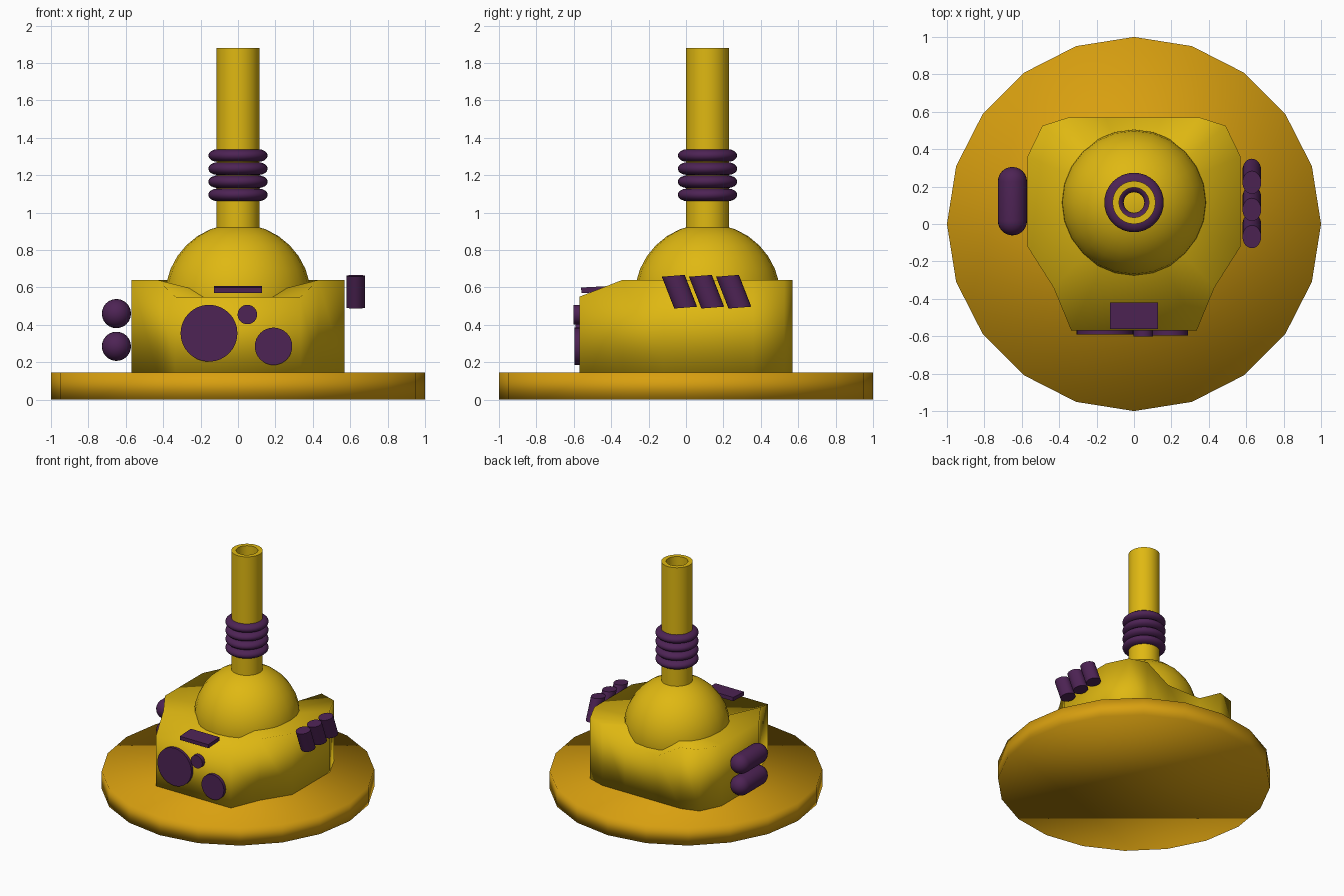
import bpy, bmesh, math
from mathutils import Matrix, Vector

cube = bpy.data.objects.get("Cube")
if cube:
    bpy.data.objects.remove(cube)


def material(name, rgb):
    m = bpy.data.materials.new(name)
    m.use_nodes = True
    m.diffuse_color = (*rgb, 1)
    m.node_tree.nodes["Principled BSDF"].inputs["Base Color"].default_value = (*rgb, 1)
    return m


YELLOW = material("yellow", (0.74, 0.48, 0.006))
ORANGE = material("orange", (0.69, 0.35, 0.005))
PURPLE = material("purple", (0.075, 0.017, 0.09))
MAST_Y = 0.115


def finish(name, bm, mat, angle=None):
    """Turn a bmesh into an object; angle None means smooth everywhere."""
    bmesh.ops.recalc_face_normals(bm, faces=bm.faces)
    mesh = bpy.data.meshes.new(name)
    bm.to_mesh(mesh)
    bm.free()
    mesh.materials.append(mat)
    ob = bpy.data.objects.new(name, mesh)
    bpy.context.collection.objects.link(ob)
    bpy.ops.object.select_all(action='DESELECT')
    ob.select_set(True)
    bpy.context.view_layer.objects.active = ob
    if angle is None:
        bpy.ops.object.shade_smooth()
    else:
        bpy.ops.object.shade_smooth_by_angle(angle=math.radians(angle))
    return ob


def cylinder(name, radius, depth, matrix, mat, sides=32, angle=40):
    bm = bmesh.new()
    bmesh.ops.create_cone(bm, cap_ends=True, segments=sides, radius1=radius,
                          radius2=radius, depth=depth, matrix=matrix)
    return finish(name, bm, mat, angle)


def lathe(name, profile, matrix, mat, sides=32, closed=False, angle=40):
    """Spin (radius, height) points around z."""
    bm = bmesh.new()
    verts = [bm.verts.new((r, 0, z)) for r, z in profile]
    pairs = list(zip(verts, verts[1:]))
    if closed:
        pairs.append((verts[-1], verts[0]))
    edges = [bm.edges.new(p) for p in pairs]
    bmesh.ops.spin(bm, geom=verts + edges, cent=(0, 0, 0), axis=(0, 0, 1),
                   angle=math.tau, steps=sides)
    bmesh.ops.remove_doubles(bm, verts=bm.verts, dist=0.0005)
    bm.transform(matrix)
    return finish(name, bm, mat, angle)


# Round base plate
cylinder("base_plate", 1.0, 0.145, Matrix.Translation((0, 0, 0.0725)), ORANGE, 20, None)

# Body: vertical walls below a dished top with a dip in the back rim
half = [(0.335, -0.57, 0.55), (0.43, -0.34, 0.64), (0.57, -0.12, 0.64), (0.57, 0.36, 0.64),
        (0.49, 0.525, 0.64), (0.35, 0.57, 0.64), (0.15, 0.57, 0.52)]
outline = half + [(-x, y, z) for x, y, z in reversed(half)]
bm = bmesh.new()
rim = [bm.verts.new(p) for p in outline]
foot = [bm.verts.new((x, y, 0.14)) for x, y, z in outline]
centre = bm.verts.new((0, MAST_Y, 0.53))
for i in range(len(rim)):
    j = (i + 1) % len(rim)
    bm.faces.new((rim[i], foot[i], foot[j], rim[j]))
    bm.faces.new((centre, rim[i], rim[j]))
bm.faces.new(foot)
finish("body", bm, YELLOW)

# Dome
bm = bmesh.new()
bmesh.ops.create_uvsphere(bm, u_segments=24, v_segments=16, radius=0.39,
                          matrix=Matrix.Translation((0, MAST_Y, 0.55)))
finish("dome", bm, YELLOW)

# Hollow mast with flattened rings
mast = Matrix.Translation((0, MAST_Y, 0))
lathe("mast", [(0.08, 0.85), (0.115, 0.85), (0.115, 1.88), (0.08, 1.88)], mast,
      YELLOW, closed=True)
section = [(0.107 + 0.052 * math.cos(math.tau * k / 16), 0.034 * math.sin(math.tau * k / 16))
           for k in range(16)]
for k in range(4):
    lathe(f"mast_ring_{k + 1}", section, Matrix.Translation((0, MAST_Y, 1.095 + 0.07 * k)),
          PURPLE, closed=True, angle=60)

# Front discs
upright = Matrix.Rotation(math.pi / 2, 4, 'X')
for name, x, z, r, front in (("large_disc", -0.155, 0.355, 0.152, 0.592),
                             ("small_disc", 0.05, 0.455, 0.052, 0.602),
                             ("medium_disc", 0.19, 0.285, 0.1, 0.595)):
    depth = front - 0.56
    cylinder(name, r, depth, Matrix.Translation((x, depth / 2 - front, z)) @ upright, PURPLE)

# Flat plate over the front slope
bm = bmesh.new()
bmesh.ops.create_cube(bm, size=1, matrix=Matrix.Translation((0, -0.49, 0.588))
                      @ Matrix.Rotation(math.radians(3), 4, 'X')
                      @ Matrix.Diagonal((0.255, 0.14, 0.03, 1)))
finish("front_plate", bm, PURPLE, 30)

# Side capsules on the right
r, straight = 0.078, 0.105
arc = [math.pi / 2 * k / 6 for k in range(7)]
top = [(r * math.cos(a), straight + r * math.sin(a)) for a in arc]
capsule = [(x, -z) for x, z in reversed(top)] + top
for name, z in (("upper_capsule", 0.46), ("lower_capsule", 0.285)):
    lathe(name, capsule, Matrix.Translation((-0.65, 0.122, z)) @ upright, PURPLE, 24, angle=60)

# Slanted rods on the left
slant = Matrix.Identity(4)
slant[1][2] = -0.39
slant[2][1] = 0.08
for k in range(3):
    place = Matrix.Translation((0.63, -0.035 + 0.145 * k, 0.577))
    cylinder(f"slanted_rod_{k + 1}", 0.05, 0.17,
             place @ slant @ Matrix.Diagonal((1, 1.22, 1, 1)), PURPLE, 24)
